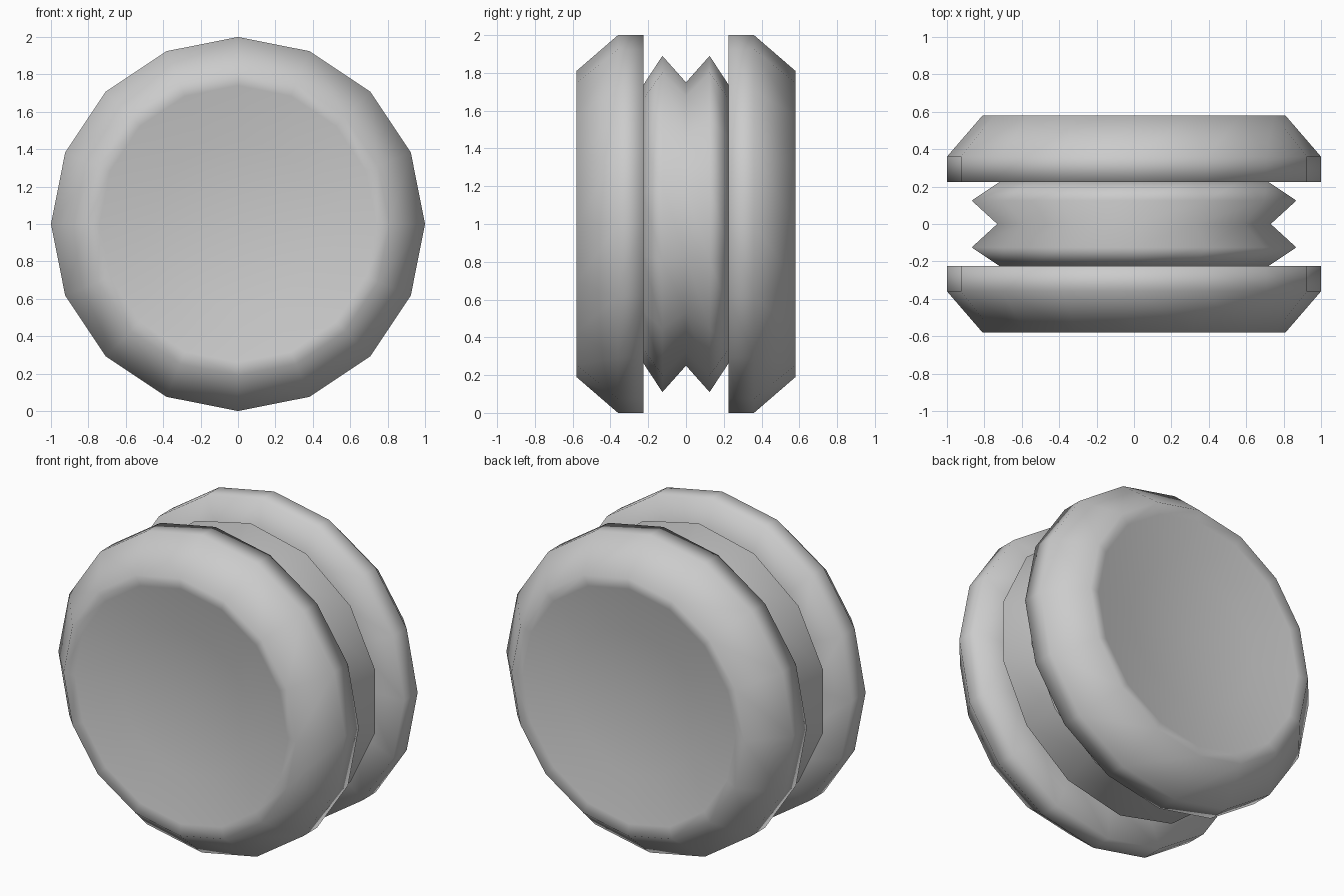
import bpy, bmesh, math

if "Cube" in bpy.data.objects:
    bpy.data.objects.remove(bpy.data.objects["Cube"])


def lathe(name, profile, sides):
    """Spin a (radius, y) profile around the y axis at height z = 1, all smooth."""
    bm = bmesh.new()
    rings = []
    for r, y in profile:
        if r == 0:
            rings.append([bm.verts.new((0, y, 1))] * sides)
        else:
            rings.append([bm.verts.new((r * math.sin(2 * math.pi * i / sides), y,
                                        1 + r * math.cos(2 * math.pi * i / sides)))
                          for i in range(sides)])
    for a, b in zip(rings, rings[1:]):
        for i in range(sides):
            j = (i + 1) % sides
            bm.faces.new(list(dict.fromkeys((a[i], a[j], b[j], b[i]))))
    bmesh.ops.recalc_face_normals(bm, faces=bm.faces)
    for f in bm.faces:
        f.smooth = True
    mesh = bpy.data.meshes.new(name)
    bm.to_mesh(mesh)
    bm.free()
    ob = bpy.data.objects.new(name, mesh)
    bpy.context.collection.objects.link(ob)
    return ob


# Two chamfered discs with slightly dished outer faces
disc = [(0, 0.225), (0.72, 0.225), (1.0, 0.225), (1.0, 0.36), (0.81, 0.58),
        (0.74, 0.568), (0.45, 0.518), (0, 0.485)]
lathe("front_disc", [(r, -y) for r, y in disc], 16)
lathe("back_disc", disc, 16)

# Ridged core between the discs
lathe("ridged_core", [(0, -0.23), (0.73, -0.23), (0.89, -0.125), (0.75, 0),
                      (0.89, 0.125), (0.73, 0.23), (0, 0.23)], 14)
